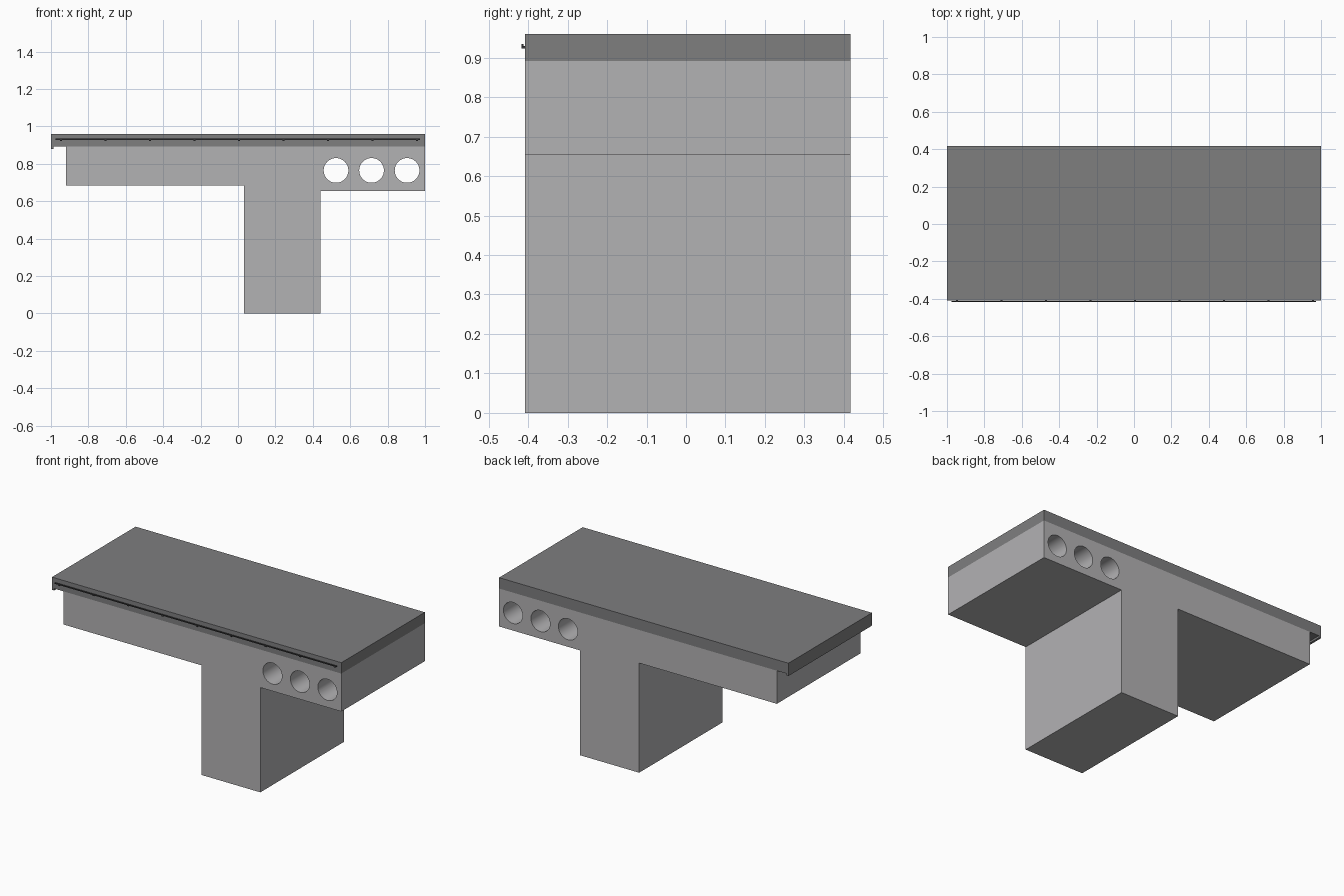
import bpy, bmesh, math

if "Cube" in bpy.data.objects:
    bpy.data.objects.remove(bpy.data.objects["Cube"])

Y0, Y1 = -0.408, 0.417          # front and back of the solid parts


def material(name, c):
    m = bpy.data.materials.new(name)
    m.diffuse_color = (*c, 1)
    m.use_nodes = True
    m.node_tree.nodes["Principled BSDF"].inputs["Base Color"].default_value = m.diffuse_color
    return m


CONCRETE = material("light concrete", (0.45, 0.445, 0.455))
SLAB = material("dark grey stone", (0.21, 0.21, 0.213))
METAL = material("dark metal", (0.04, 0.04, 0.042))


def add_object(name, bm, mat):
    bmesh.ops.recalc_face_normals(bm, faces=bm.faces)
    me = bpy.data.meshes.new(name)
    bm.to_mesh(me)
    bm.free()
    me.materials.append(mat)
    ob = bpy.data.objects.new(name, me)
    bpy.context.collection.objects.link(ob)
    return ob


def extrude_profile(name, pts, mat, y0=Y0, y1=Y1):
    """Extrude an x-z outline from y0 to y1."""
    bm = bmesh.new()
    face = bm.faces.new([bm.verts.new((x, y0, z)) for x, z in pts])
    new = bmesh.ops.extrude_face_region(bm, geom=[face])["geom"]
    verts = [v for v in new if isinstance(v, bmesh.types.BMVert)]
    bmesh.ops.translate(bm, verts=verts, vec=(0, y1 - y0, 0))
    return add_object(name, bm, mat)


def box(name, x0, x1, y0, y1, z0, z1, mat):
    return extrude_profile(name, [(x0, z0), (x1, z0), (x1, z1), (x0, z1)], mat, y0, y1)


# Wall with the floor on the right and the balcony arm on the left
body = extrude_profile("wall_and_floor", [
    (0.032, 0), (0.44, 0), (0.44, 0.655), (1, 0.655),
    (1, 0.892), (-0.92, 0.892), (-0.92, 0.685), (0.032, 0.685)], CONCRETE)

# Round hollow cores through the floor
for x in (0.524, 0.714, 0.904):
    r = 0.066
    pts = [(x + r * math.cos(a * math.tau / 48), 0.765 + r * math.sin(a * math.tau / 48))
           for a in range(48)]
    cutter = extrude_profile("core_cutter", pts, CONCRETE, -0.6, 0.6)
    cutter.hide_render = True
    mod = body.modifiers.new("core", "BOOLEAN")
    mod.operation, mod.solver, mod.object = "DIFFERENCE", "EXACT", cutter
    bpy.context.view_layer.objects.active = body
    bpy.ops.object.modifier_apply(modifier=mod.name)
    bpy.data.objects.remove(cutter)

bpy.ops.object.select_all(action="DESELECT")
body.select_set(True)
bpy.context.view_layer.objects.active = body
bpy.ops.object.shade_smooth_by_angle(angle=math.radians(30))

# Top slab with a drip lip along its left end
extrude_profile("top_slab", [
    (-1, 0.88), (-0.986, 0.88), (-0.986, 0.892), (1, 0.892), (1, 0.96), (-1, 0.96)], SLAB)

# Thin rail on the front edge, held by small brackets
box("front_rail", -0.975, 0.972, -0.417, -0.412, 0.928, 0.935, METAL)
for i in range(9):
    x = -0.947 + 0.238 * i
    box("rail_bracket", x - 0.005, x + 0.005, -0.417, -0.413, 0.923, 0.928, METAL)
    box("rail_pin", x - 0.005, x + 0.005, -0.413, Y0, 0.923, 0.929, METAL)
